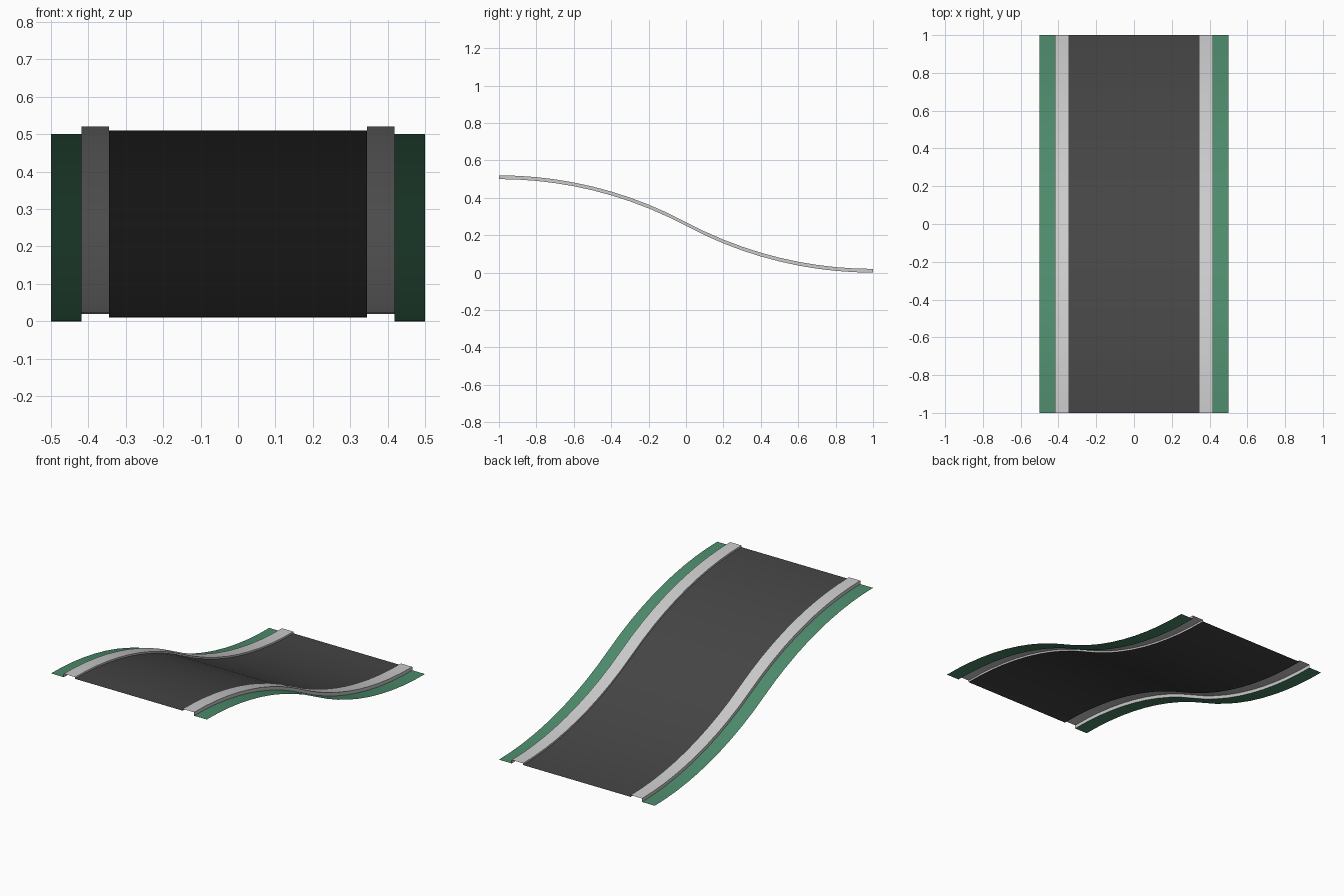
import bpy
import math

if "Cube" in bpy.data.objects:
    bpy.data.objects.remove(bpy.data.objects["Cube"])

HALF_SEGMENTS = 10


def slope_height(y):
    # Two matching circular arcs forming an S, from 0.5 down to 0
    r = 2.125
    drop = r - math.sqrt(r * r - (1 - abs(y)) ** 2)
    return drop if y >= 0 else 0.5 - drop


def material(name, color):
    m = bpy.data.materials.new(name)
    m.diffuse_color = (*color, 1)
    m.use_nodes = True
    m.node_tree.nodes["Principled BSDF"].inputs["Base Color"].default_value = m.diffuse_color
    return m


def sweep(name, section, mat=None):
    # Sweep an open (x, height) section, listed left to right, along the slope
    n = len(section)
    rows = 2 * HALF_SEGMENTS + 1
    verts, faces = [], []
    for i in range(rows):
        y = -1 + i / HALF_SEGMENTS
        verts += [(x, y, slope_height(y) + h) for x, h in section]
    for i in range(rows - 1):
        for j in range(n - 1):
            a = i * n + j
            faces.append((a, a + 1, a + n + 1, a + n))
    mesh = bpy.data.meshes.new(name)
    mesh.from_pydata(verts, [], faces)
    obj = bpy.data.objects.new(name, mesh)
    bpy.context.collection.objects.link(obj)
    if mat:
        mesh.materials.append(mat)
    bpy.ops.object.select_all(action='DESELECT')
    obj.select_set(True)
    bpy.context.view_layer.objects.active = obj
    bpy.ops.object.shade_smooth_by_angle(angle=math.radians(30))
    return obj


def mirrored(section):
    return [(-x, h) for x, h in reversed(section)]


asphalt = material("asphalt", (0.06, 0.06, 0.06))
grass = material("grass", (0.075, 0.26, 0.15))
concrete = material("concrete", (0.66, 0.67, 0.69))

# Road surface
sweep("road", [(-0.345, 0.01), (0.345, 0.01)], asphalt)

# Raised kerbs with side walls, and flat grass verges
kerb = [(-0.418, 0), (-0.418, 0.02), (-0.345, 0.02), (-0.345, 0.01)]
verge = [(-0.5, 0), (-0.418, 0)]
sweep("left_kerb", kerb, concrete)
sweep("right_kerb", mirrored(kerb), concrete)
sweep("left_verge", verge, grass)
sweep("right_verge", mirrored(verge), grass)
